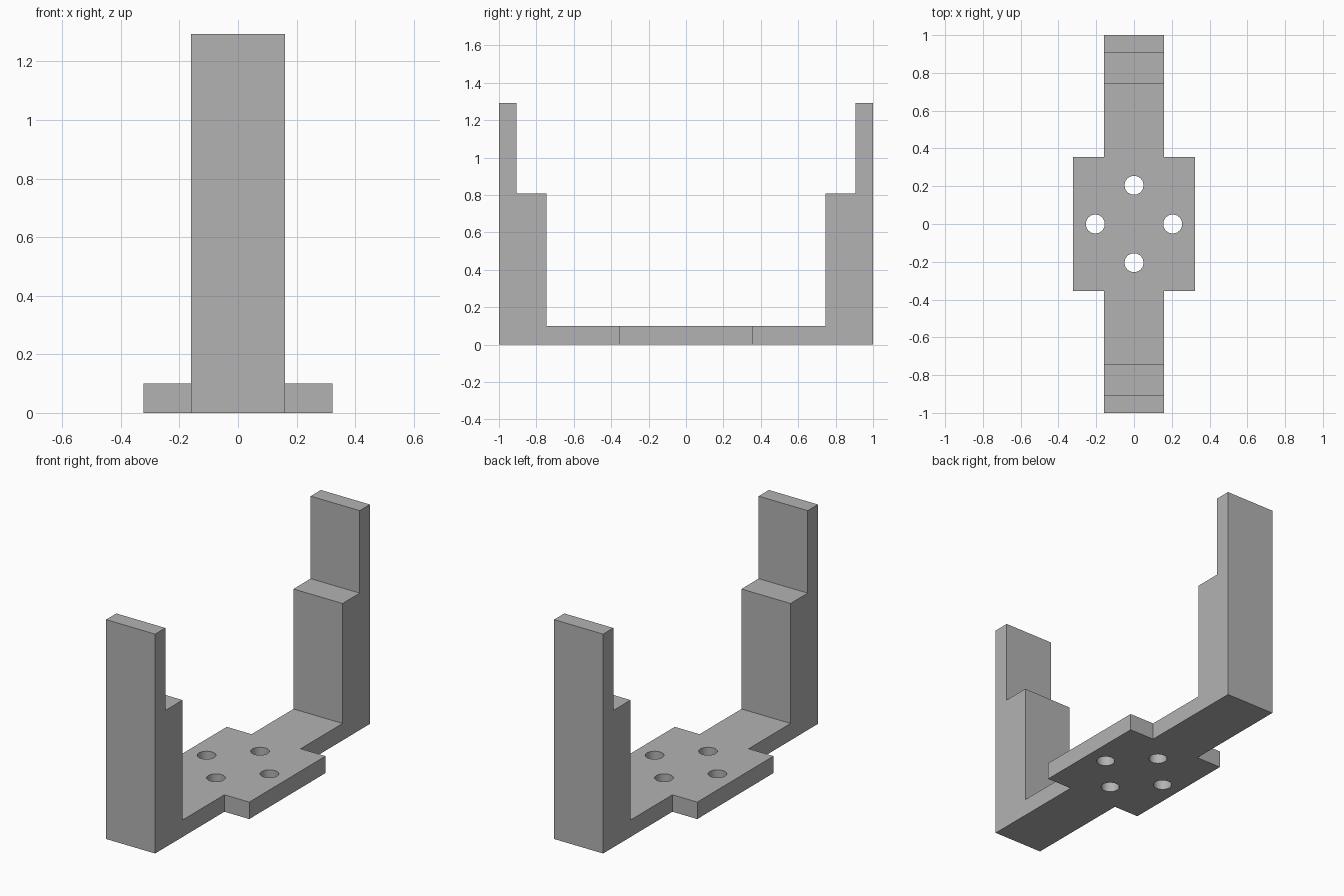
import bpy, bmesh, math
from mathutils import Vector

cube = bpy.data.objects.get("Cube")
if cube:
    bpy.data.objects.remove(cube, do_unlink=True)

HALF_WIDTH, PAD_X, PAD_Y = 0.16, 0.322, 0.355
THICK, STEP_Z, TOP_Z = 0.1, 0.807, 1.293
STEP_Y, ARM_Y = 0.745, 0.905
HOLE_OFFSET, HOLE_RADIUS = 0.205, 0.05

grey = bpy.data.materials.new("plain grey")
grey.use_nodes = True
colour = (0.45, 0.45, 0.45, 1)
grey.diffuse_color = colour
grey.node_tree.nodes["Principled BSDF"].inputs["Base Color"].default_value = colour


def prism(name, outline, direction):
    """Extrude a closed outline of 3D points along a direction."""
    bm = bmesh.new()
    face = bm.faces.new([bm.verts.new(p) for p in outline])
    extruded = bmesh.ops.extrude_face_region(bm, geom=[face])["geom"]
    moved = [g for g in extruded if isinstance(g, bmesh.types.BMVert)]
    bmesh.ops.translate(bm, verts=moved, vec=Vector(direction))
    bmesh.ops.recalc_face_normals(bm, faces=bm.faces)
    mesh = bpy.data.meshes.new(name)
    bm.to_mesh(mesh)
    bm.free()
    mesh.materials.append(grey)
    obj = bpy.data.objects.new(name, mesh)
    bpy.context.collection.objects.link(obj)
    return obj


def combine(target, tool, operation):
    """Apply a boolean and discard the tool object."""
    bpy.context.view_layer.objects.active = target
    mod = target.modifiers.new("combine", "BOOLEAN")
    mod.operation, mod.solver, mod.object = operation, "EXACT", tool
    bpy.ops.object.modifier_apply(modifier=mod.name)
    bpy.data.objects.remove(tool, do_unlink=True)


# Stepped U bracket: half of the side profile, mirrored across the middle
half = [(1, 0), (1, TOP_Z), (ARM_Y, TOP_Z), (ARM_Y, STEP_Z),
        (STEP_Y, STEP_Z), (STEP_Y, THICK)]
profile = half + [(-y, z) for y, z in reversed(half)]
bracket = prism("bracket", [(-HALF_WIDTH, y, z) for y, z in profile],
                (2 * HALF_WIDTH, 0, 0))

# Wide mounting pad in the middle of the base
corners = [(-1, -1), (1, -1), (1, 1), (-1, 1)]
pad = prism("mounting_pad", [(PAD_X * i, PAD_Y * j, 0) for i, j in corners],
            (0, 0, THICK))
combine(bracket, pad, "UNION")

# Four screw holes in a cross pattern
for i, j in [(1, 0), (0, 1), (-1, 0), (0, -1)]:
    ring = [(HOLE_OFFSET * i + HOLE_RADIUS * math.cos(a),
             HOLE_OFFSET * j + HOLE_RADIUS * math.sin(a), -THICK)
            for a in (math.tau * k / 48 for k in range(48))]
    hole = prism("hole_cutter", ring, (0, 0, 3 * THICK))
    combine(bracket, hole, "DIFFERENCE")

# Sharp edges on the bracket, smooth hole walls
bpy.ops.object.select_all(action="DESELECT")
bracket.select_set(True)
bpy.context.view_layer.objects.active = bracket
bpy.ops.object.shade_smooth_by_angle(angle=math.radians(30))
